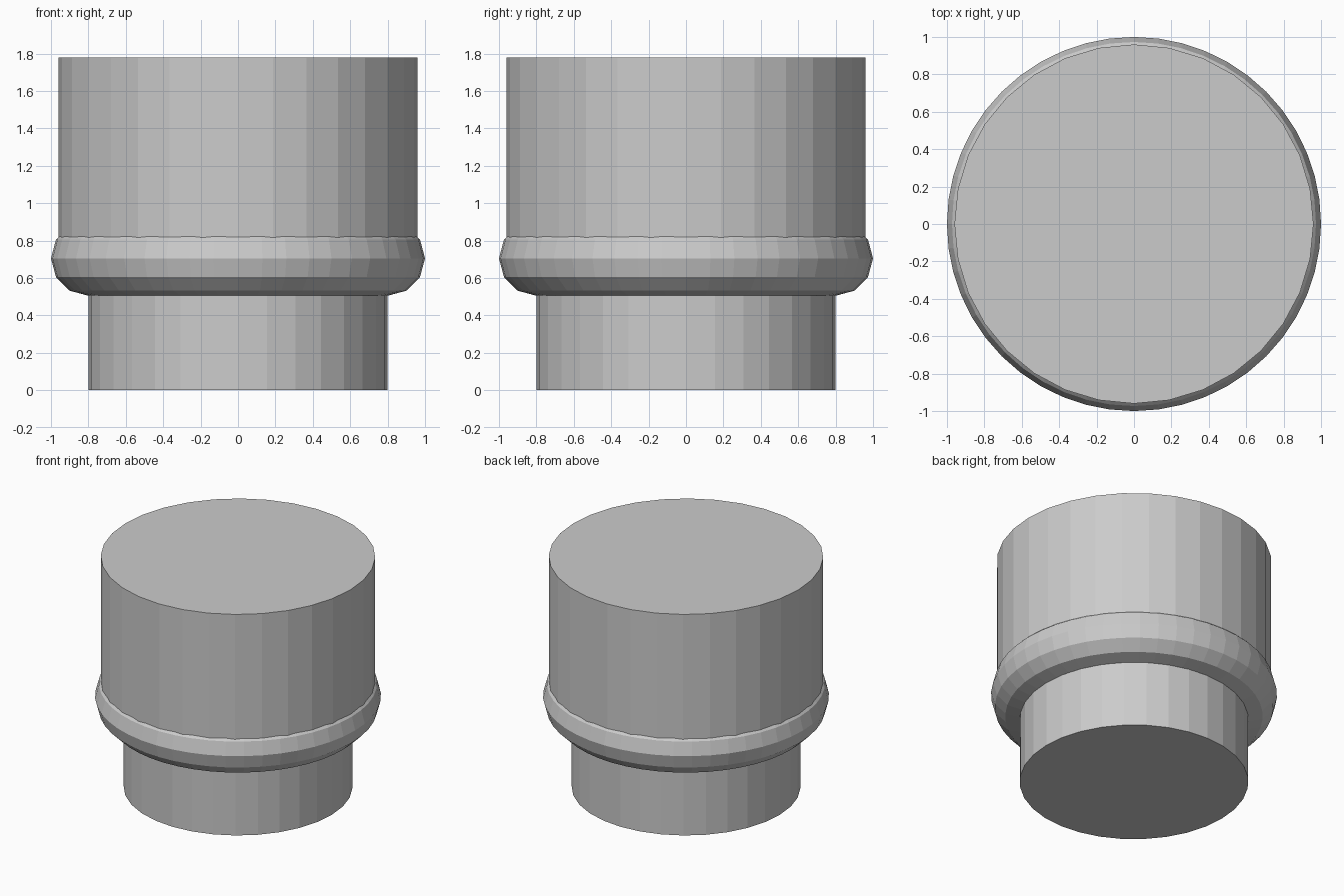
import bpy

if "Cube" in bpy.data.objects:
    bpy.data.objects.remove(bpy.data.objects["Cube"])

MID = 0.705  # height of the collar's centre


def cylinder(name, radius, bottom, top):
    bpy.ops.mesh.primitive_cylinder_add(
        vertices=32, radius=radius, depth=top - bottom,
        location=(0, 0, (bottom + top) / 2))
    bpy.context.object.name = name


# Narrow plug at the bottom
cylinder("lower_plug", 0.80, 0.0, MID)

# Wide body at the top
cylinder("upper_body", 0.96, MID, 1.78)

# Rounded collar joining the two
bpy.ops.mesh.primitive_torus_add(
    major_radius=0.80, minor_radius=0.20,
    major_segments=48, minor_segments=12, location=(0, 0, MID))
bpy.context.object.name = "collar_ring"
